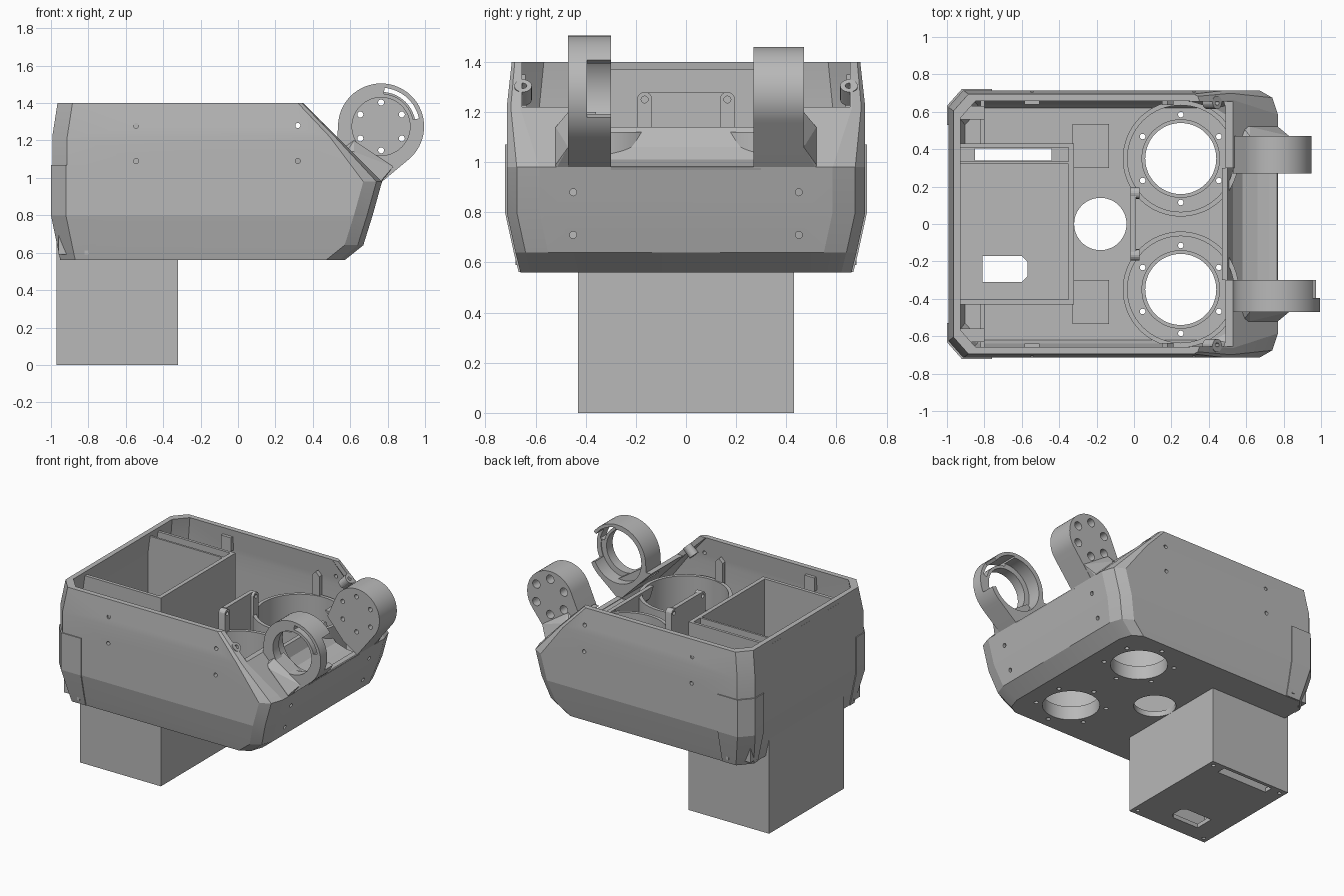
import bpy, bmesh
from math import cos, sin, pi, radians
from mathutils import Vector, Matrix
from mathutils.geometry import convex_hull_2d

if "Cube" in bpy.data.objects:
    bpy.data.objects.remove(bpy.data.objects["Cube"])

grey = bpy.data.materials.new("plain grey")
grey.use_nodes = True
GREY = (0.48, 0.48, 0.48, 1)
grey.diffuse_color = GREY
grey.node_tree.nodes["Principled BSDF"].inputs["Base Color"].default_value = GREY


def finish(name, bm):
    bmesh.ops.recalc_face_normals(bm, faces=bm.faces)
    mesh = bpy.data.meshes.new(name)
    bm.to_mesh(mesh)
    bm.free()
    mesh.materials.append(grey)
    ob = bpy.data.objects.new(name, mesh)
    bpy.context.collection.objects.link(ob)
    return ob


def loft(name, rings):
    """Closed solid through rings of equal point count."""
    bm = bmesh.new()
    vs = [[bm.verts.new(p) for p in r] for r in rings]
    n = len(vs[0])
    for a, b in zip(vs, vs[1:]):
        for i in range(n):
            j = (i + 1) % n
            bm.faces.new((a[i], a[j], b[j], b[i]))
    bm.faces.new(vs[0])
    bm.faces.new(vs[-1])
    return finish(name, bm)


def box(name, x, y, z):
    ring = [(x[0], y[0]), (x[1], y[0]), (x[1], y[1]), (x[0], y[1])]
    return loft(name, [[(px, py, pz) for px, py in ring] for pz in z])


def prism(name, pts, y0, y1):
    """XZ outline pushed along y."""
    return loft(name, [[(x, y, z) for x, z in pts] for y in (y0, y1)])


def rod(name, a, b, r, n=48):
    a, b = Vector(a), Vector(b)
    q = (b - a).to_track_quat("Z", "Y")
    circle = [q @ Vector((r * cos(2 * pi * i / n), r * sin(2 * pi * i / n), 0)) for i in range(n)]
    return loft(name, [[p + c for c in circle] for p in (a, b)])


def hull(name, pts):
    bm = bmesh.new()
    for p in pts:
        bm.verts.new(p)
    bmesh.ops.convex_hull(bm, input=bm.verts)
    return finish(name, bm)


def cut(ob, *cutters, op="DIFFERENCE"):
    for c in cutters:
        c.hide_render = True
        m = ob.modifiers.new("cut", "BOOLEAN")
        m.operation, m.object, m.solver = op, c, "EXACT"
        bpy.context.view_layer.objects.active = ob
        bpy.ops.object.modifier_apply(modifier=m.name)
        bpy.data.objects.remove(c)


# Hull: height, rear x, front x, half width, front corner size
LEVELS = [(.56, -.943, .57, .66, 1), (.64, -.96, .67, .68, 1), (.8, -.993, .72, .715, 1),
          (.98, -.993, .77, .715, 1), (1.22, -.993, .53, .715, .4), (1.4, -.965, .35, .695, .3)]


def hull_rings(off=0.0, z_first=.56, z_last=1.4):
    rings = []
    for i, (z, r, f, w, c) in enumerate(LEVELS):
        z = z_first if i == 0 else z_last if i == len(LEVELS) - 1 else z
        r, f, w = r - off, f + off, w + off
        half = [(r, w - .09), (r + .08, w), (f - .1 * c, w), (f - .03 * c, w - .04 * c), (f, w - .13 * c)]
        rings.append([(x, y, z) for x, y in half] + [(x, -y, z) for x, y in reversed(half)])
    return rings


shell = loft("hull_shell", hull_rings())
cut(shell, loft("inside", hull_rings(-.04, .6, 1.42)),
    box("front_opening", (.2, .9), (-.655, .655), (1.22, 1.5)),
    box("scoop_opening", (.44, .9), (-.3, .3), (.985, 1.5)),
    box("bin_opening", (-.96, -.34), (-.42, .42), (.5, .7)),
    rod("centre_hole", (-.18, 0, .5), (-.18, 0, .7), .14))

# Holes in the floor, sides and nose
for s in (-1, 1):
    cut(shell, rod("pod_hole", (.25, s * .35, .5), (.25, s * .35, .7), .19))
    for k in range(6):
        a = radians(60 * k + 30)
        x, y = .25 + .235 * cos(a), s * .35 + .235 * sin(a)
        cut(shell, rod("bolt_hole", (x, y, .5), (x, y, .7), .015, 12))
    for x in (-.545, .32):
        for z in (1.09, 1.28):
            cut(shell, rod("side_hole", (x, s * .6, z), (x, s * .8, z), .014, 12))
    for z in (.71, .88):
        cut(shell, rod("nose_hole", (.6, s * .45, z), (.85, s * .45, z), .014, 12))

# Rear corner guards, wrapped around the lower corners
for s, side in ((-1, "right"), (1, "left")):
    guard = loft(side + "_corner_guard", hull_rings(.007))
    cut(guard, box("guard_limit", (-1.1, -.76), sorted((s * .53, s * .8)), (.562, 1.07)), op="INTERSECT")
    cut(guard, loft("guard_inside", hull_rings(-.01, .5, 1.5)))

# Deep rear bin
bin_box = box("rear_bin", (-.97, -.32), (-.43, .43), (0, 1.37))
cut(bin_box, box("bin_inside", (-.95, -.35), (-.405, .32), (.03, 1.5)),
    box("slot_inside", (-.95, -.35), (.335, .41), (.03, 1.5)),
    box("slot", (-.85, -.44), (.34, .405), (-.1, .1)),
    loft("window", [[(x, y, z) for x, y in ((-.81, -.31), (-.6, -.31), (-.57, -.28), (-.57, -.2),
                                           (-.6, -.17), (-.81, -.17))] for z in (-.1, .1)]))
for x in (-.93, -.36):
    for y in (-.39, .39):
        cut(bin_box, rod("bin_screw", (x, y, -.1), (x, y, .02), .013, 12))

# Round pods with floor collars, and fittings along both sides
for s, side in ((-1, "right"), (1, "left")):
    y = s * .35
    pod = rod(side + "_pod", (.25, y, .59), (.25, y, 1.12), .31, 64)
    cut(pod, rod("pod_inside", (.25, y, .5), (.25, y, 1.2), .285, 64))
    collar = rod(side + "_pod_collar", (.25, y, .575), (.25, y, .66), .21)
    cut(collar, rod("collar_inside", (.25, y, .5), (.25, y, .7), .19))
    tab = hull(side + "_pod_tab", [(x, s * .65 + d, z) for x, z in
               ((.15, 1.05), (.21, 1.05), (.21, 1.26), (.18, 1.29), (.15, 1.26)) for d in (-.015, .015)])
    boss = rod(side + "_screw_boss", (.39, s * .65, 1.25), (.445, s * .65, 1.305), .035, 24)
    cut(boss, rod("boss_hole", (.41, s * .65, 1.27), (.5, s * .65, 1.36), .015, 12))
    box(side + "_clip", (-.585, -.505), sorted((s * .64, s * .7)), (1.25, 1.35))
    box(side + "_floor_pad", (-.33, -.135), sorted((s * .3, s * .535)), (.595, .61))
    box(side + "_rear_rib", (-.82, -.8), sorted((s * .43, s * .68)), (.59, 1.2))
    box(side + "_corner_post", (-.96, -.8), sorted((s * .56, s * .63)), (.59, 1.22))

# Concave scoop at the nose and its end wall
scoop = [(.77, .975), (.66, .985), (.58, 1.01), (.53, 1.06), (.5, 1.14)]
prism("nose_scoop", scoop + [(.47, 1.14), (.5, 1.04), (.56, .98), (.65, .95), (.75, .94)], -.3, .3)
box("scoop_wall", (.47, .5), (-.14, .14), (.59, 1.14))

# Upright bracket between the pods
bracket = box("centre_bracket", (-.02, .01), (-.15, .15), (.59, 1.28))
for s in (-1, 1):
    ear = hull("bracket_ear", [(x, s * .165 + .03 * cos(k * pi / 8), 1.25 + .03 * sin(k * pi / 8))
                               for k in range(9) for x in (-.02, .03)] +
               [(x, s * .165 + d, .9) for x in (-.02, .03) for d in (-.03, .03)])
    cut(ear, rod("ear_hole", (-.1, s * .165, 1.25), (.1, s * .165, 1.25), .014, 12))

# Arms standing on the nose slope
CX, CZ = .765, 1.275


def arm(name, r, y0, y1):
    pts = [Vector((CX + r * cos(k * pi / 32), CZ + r * sin(k * pi / 32))) for k in range(64)]
    pts += [Vector(p) for p in ((.53, 1.2), (.66, 1.05), (.77, .98))]
    return prism(name, [pts[i] for i in convex_hull_2d(pts)], y0, y1)


def sector(name, r0, r1, a0, a1, y0, y1):
    angles = [radians(a0 + (a1 - a0) * k / 16) for k in range(17)]
    pts = [(CX + r1 * cos(a), CZ + r1 * sin(a)) for a in angles]
    pts += [(CX + r0 * cos(a), CZ + r0 * sin(a)) for a in reversed(angles)]
    return prism(name, pts, y0, y1)


ring = arm("ring_arm", .23, -.47, -.3)
cut(ring, rod("ring_bore", (CX, -.6, CZ), (CX, -.2, CZ), .155, 64),
    rod("ring_recess", (CX, -.4, CZ), (CX, -.2, CZ), .195, 64),
    sector("ring_slot", .175, .207, 12, 85, -.6, -.2),
    sector("ring_notch", .15, .26, -25, 35, -.395, -.2))

disc = arm("disc_arm", .185, .27, .47)
for k in range(6):
    a = radians(60 * k + 30)
    x, z = CX + .128 * cos(a), CZ + .128 * sin(a)
    cut(disc, rod("disc_hole", (x, .2, z), (x, .6, z), .016, 16),
        rod("disc_counterbore", (x, .33, z), (x, .6, z), .03, 24))

# Flared feet outside the arms
for s, side in ((-1, "right"), (1, "left")):
    hull(side + "_arm_foot",
         [(x, s * .36, z) for x, z in ((.55, 1.15), (.76, .97), (.83, 1.06), (.62, 1.2))] +
         [(x, s * .47, z) for x, z in ((.55, 1.15), (.76, .97), (.83, 1.06), (.62, 1.2))] +
         [(x, s * .52, z) for x, z in ((.58, 1.14), (.76, .97), (.77, .99), (.62, 1.14))])

# Smooth round surfaces, keep hard edges
for ob in bpy.context.scene.objects:
    if ob.type == "MESH" and grey.name in ob.data.materials:
        ob.select_set(True)
        bpy.context.view_layer.objects.active = ob
bpy.ops.object.shade_smooth_by_angle(angle=radians(12))
